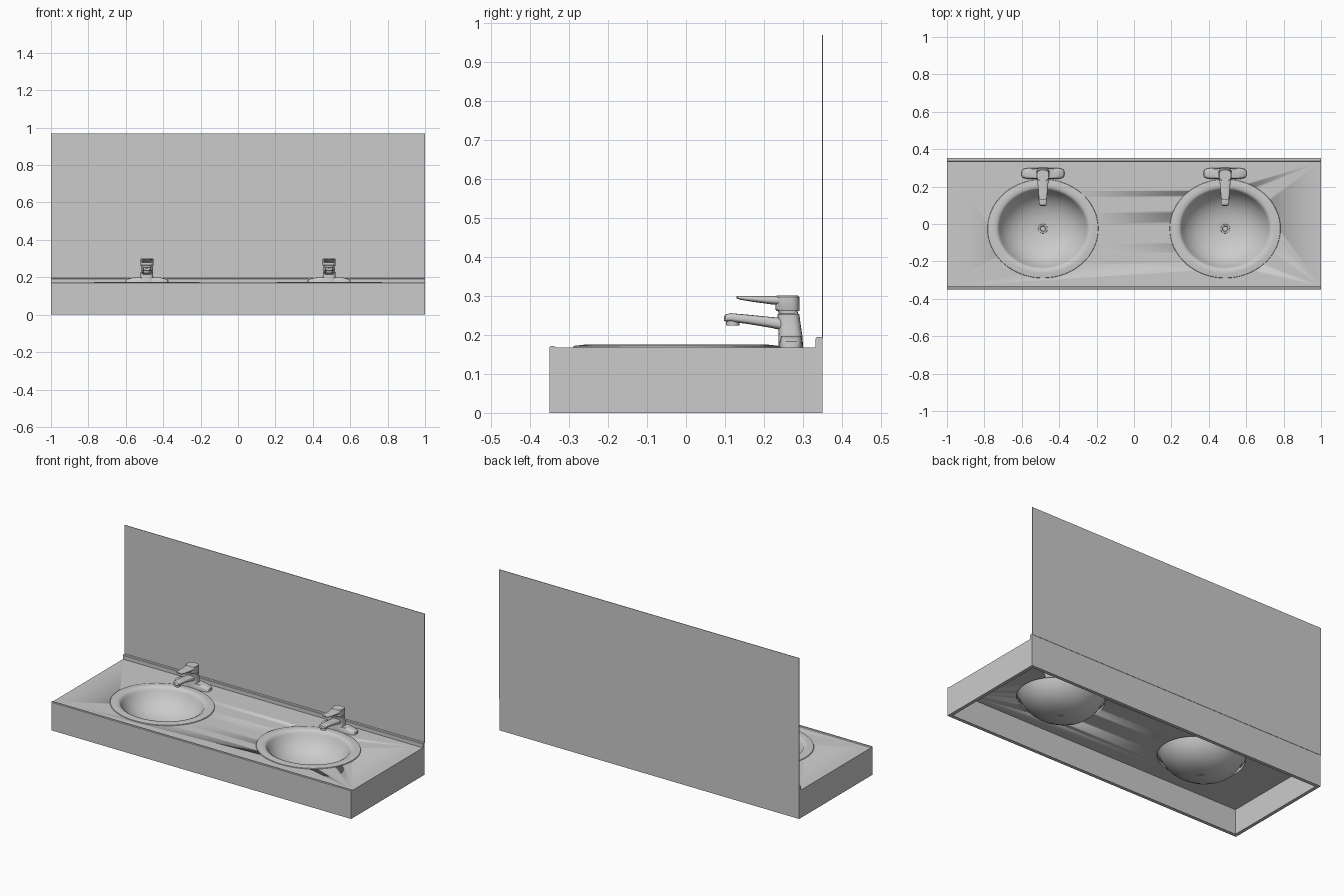
import bpy, bmesh, math

if "Cube" in bpy.data.objects:
    bpy.data.objects.remove(bpy.data.objects["Cube"])


def make_object(name, bm, angle=35):
    bmesh.ops.recalc_face_normals(bm, faces=bm.faces)
    mesh = bpy.data.meshes.new(name)
    bm.to_mesh(mesh)
    bm.free()
    ob = bpy.data.objects.new(name, mesh)
    bpy.context.collection.objects.link(ob)
    bpy.ops.object.select_all(action='DESELECT')
    bpy.context.view_layer.objects.active = ob
    ob.select_set(True)
    bpy.ops.object.shade_smooth_by_angle(angle=math.radians(angle))
    return ob


def loft(name, rings, n=32, caps=True, angle=35):
    """Skin a list of closed point rings."""
    bm = bmesh.new()
    rows = [[bm.verts.new(p) for p in ring] for ring in rings]
    for a, b in zip(rows, rows[1:]):
        for i in range(n):
            j = (i + 1) % n
            bm.faces.new((a[i], a[j], b[j], b[i]))
    if caps:
        bm.faces.new(rows[0])
        bm.faces.new(rows[-1])
    return make_object(name, bm, angle)


def oval(cx, cy, ru, rv, n=32, power=2.0):
    """Superellipse outline in two coordinates."""
    pts = []
    for i in range(n):
        t = 2 * math.pi * i / n
        c, s = math.cos(t), math.sin(t)
        pts.append((cx + ru * math.copysign(abs(c) ** (2 / power), c),
                    cy + rv * math.copysign(abs(s) ** (2 / power), s)))
    return pts


def flat_ring(x, y, z, rx, ry, n=32, power=2.0):
    return [(u, v, z) for u, v in oval(x, y, rx, ry, n, power)]


def upright_ring(x, y, z, rx, rz, power=3.0):
    return [(u, y, v) for u, v in oval(x, z, rx, rz, 32, power)]


def box(name, x0, x1, y0, y1, z0, z1):
    bm = bmesh.new()
    bmesh.ops.create_cube(bm, size=1)
    for v in bm.verts:
        v.co = ((x0 + x1) / 2 + v.co.x * (x1 - x0),
                (y0 + y1) / 2 + v.co.y * (y1 - y0),
                (z0 + z1) / 2 + v.co.z * (z1 - z0))
    return make_object(name, bm)


def cut(target, cutter):
    mod = target.modifiers.new("cut", 'BOOLEAN')
    mod.operation = 'DIFFERENCE'
    mod.solver = 'EXACT'
    mod.object = cutter
    bpy.context.view_layer.objects.active = target
    bpy.ops.object.modifier_apply(modifier=mod.name)
    bpy.data.objects.remove(cutter)


BX, BY = 0.487, -0.025

# Countertop with front lip and rear upstand, hollow underneath
profile = [(-.35, 0), (-.35, .169), (-.347, .172), (-.338, .172), (-.334, .168),
           (.333, .168), (.333, .191), (.336, .195), (.35, .195), (.35, 0)]
counter = loft("countertop", [[(x, y, z) for y, z in profile] for x in (-1, 1)],
               n=len(profile))
cut(counter, box("hollow", -.98, .98, -.33, .33, -.1, .15))

# Mirror panel along the back
box("mirror", -1, 1, .349, .352, .19, .97)

# Basin profile: radius along x, radius along y, height
bowl = [(.297, .265, .167), (.295, .263, .172), (.27, .238, .175), (.25, .221, .174),
        (.239, .212, .168), (.232, .206, .155), (.218, .194, .13), (.195, .173, .102),
        (.16, .142, .074), (.115, .103, .054), (.065, .06, .043), (.024, .024, .039)]

for side, x in (("left", -BX), ("right", BX)):
    # Opening and basin
    cut(counter, loft("opening", [flat_ring(x, BY, z, .246, .217, 64) for z in (.1, .25)], n=64))
    loft(side + "_basin", [flat_ring(x, BY, z, rx, ry, 64) for rx, ry, z in bowl],
         n=64, caps=False)

    # Drain with recessed centre
    loft(side + "_drain", [flat_ring(x, BY, z, r, r) for r, z in
                           ((.026, .037), (.024, .042), (.016, .042), (.012, .036))])

    # Faucet base plate
    base = [(.170 - .004, .115, .031), (.183, .114, .030), (.190, .106, .028), (.198, .075, .026)]
    loft(side + "_faucet_base", [flat_ring(x, .27, z, rx, ry, 32, 4) for z, rx, ry in base])

    # Faucet body with a narrow neck below the handle
    body = [(.168, .268, .036, .031), (.198, .268, .035, .031), (.202, .268, .034, .030),
            (.252, .263, .032, .028), (.255, .263, .029, .025), (.262, .261, .029, .025)]
    loft(side + "_faucet_body", [flat_ring(x, y, z, rx, ry, 32, 3) for z, y, rx, ry in body])

    # Spout rising slightly toward the tip
    spout = [(.26, .226, .028, .017), (.22, .232, .026, .014), (.16, .240, .023, .012),
             (.115, .245, .022, .011), (.102, .244, .019, .009), (.097, .242, .012, .005)]
    loft(side + "_spout", [upright_ring(x, y, z, rx, rz) for y, z, rx, rz in spout])
    loft(side + "_aerator", [flat_ring(x, .12, z, .017, .017) for z in (.24, .224)])

    # Handle hub and lever
    hub = [(.261, .262, .033, .029), (.265, .261, .035, .031), (.297, .260, .034, .031),
           (.301, .260, .031, .028)]
    loft(side + "_handle_hub", [flat_ring(x, y, z, rx, ry, 32, 3) for z, y, rx, ry in hub])
    lever = [(.265, .288, .033, .0125), (.22, .2895, .029, .011), (.17, .293, .024, .0075),
             (.14, .2955, .022, .005), (.13, .297, .015, .003)]
    loft(side + "_handle_lever", [upright_ring(x, y, z, rx, rz) for y, z, rx, rz in lever])
